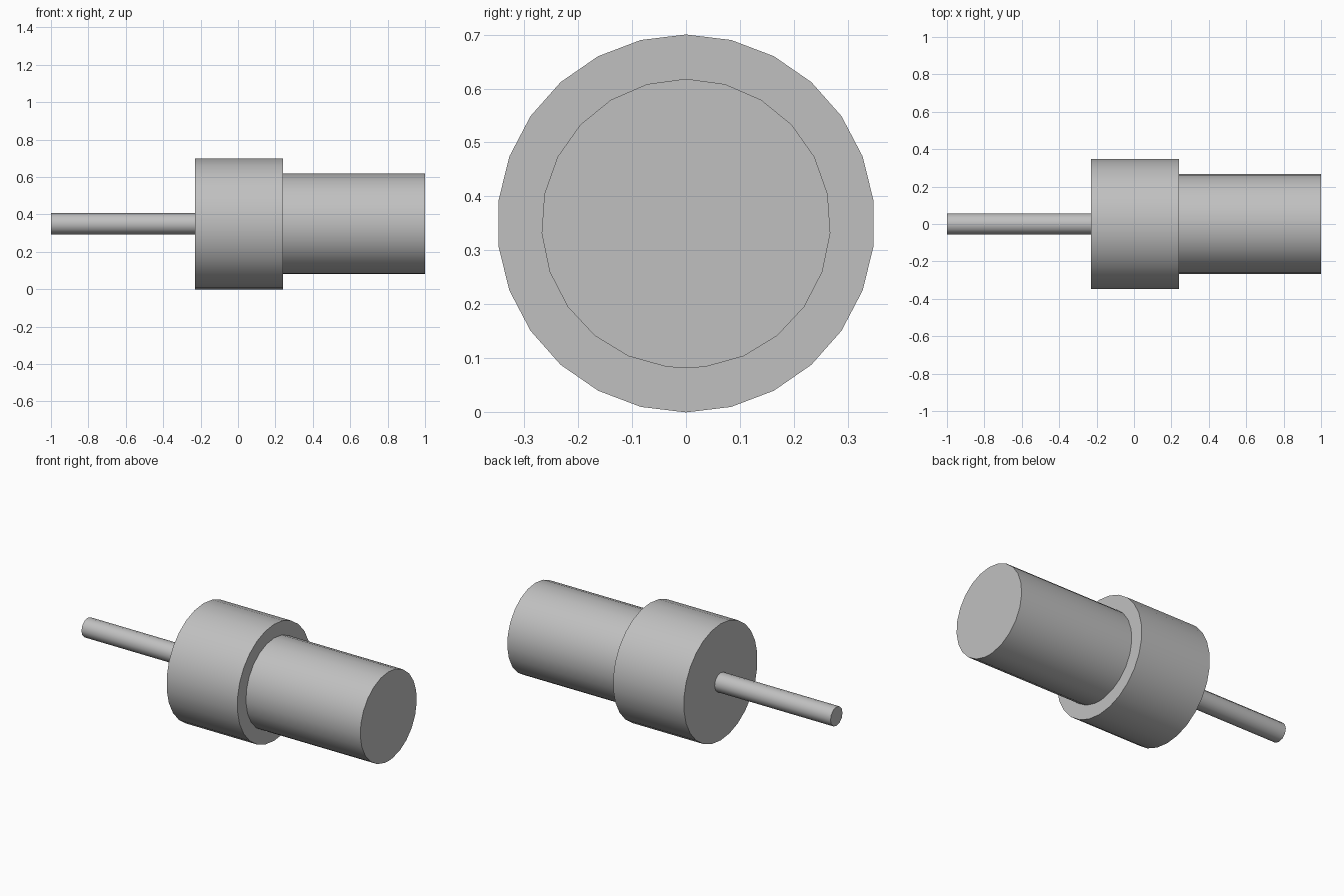
import bpy
import bmesh
from math import sin, cos, pi, radians
from mathutils import Vector

cube = bpy.data.objects.get("Cube")
if cube:
    bpy.data.objects.remove(cube, do_unlink=True)

AXIS_Z = 0.35

# Single metal colour
grey = bpy.data.materials.new("plain_grey")
grey.use_nodes = True
colour = (0.53, 0.53, 0.53, 1)
grey.diffuse_color = colour
grey.node_tree.nodes["Principled BSDF"].inputs["Base Color"].default_value = colour


def shaft(name, x0, x1, radius, sides):
    """Solid round bar along x, symmetric about y with a vertex at top and bottom."""
    half = [2 * pi * k / sides for k in range((sides + 1) // 2)]
    angles = half + [pi] + [-a for a in reversed(half[1:])]
    bm = bmesh.new()
    ring = [bm.verts.new((x0, radius * sin(a), AXIS_Z + radius * cos(a))) for a in angles]
    cap = bm.faces.new(ring)
    out = bmesh.ops.extrude_face_region(bm, geom=[cap], use_keep_orig=True)
    moved = [v for v in out["geom"] if isinstance(v, bmesh.types.BMVert)]
    bmesh.ops.translate(bm, verts=moved, vec=Vector((x1 - x0, 0, 0)))
    bmesh.ops.recalc_face_normals(bm, faces=bm.faces[:])
    mesh = bpy.data.meshes.new(name)
    bm.to_mesh(mesh)
    bm.free()
    mesh.materials.append(grey)
    obj = bpy.data.objects.new(name, mesh)
    bpy.context.collection.objects.link(obj)
    bpy.ops.object.select_all(action="DESELECT")
    obj.select_set(True)
    bpy.context.view_layer.objects.active = obj
    bpy.ops.object.shade_smooth_by_angle(angle=radians(40))
    return obj


# Thin rod, wide collar and main barrel, from right to left
shaft("thin_rod", -1.0, -0.22, 0.057, 12)
shaft("wide_collar", -0.23, 0.24, 0.35, 26)
shaft("main_barrel", 0.23, 1.0, 0.268, 23)
